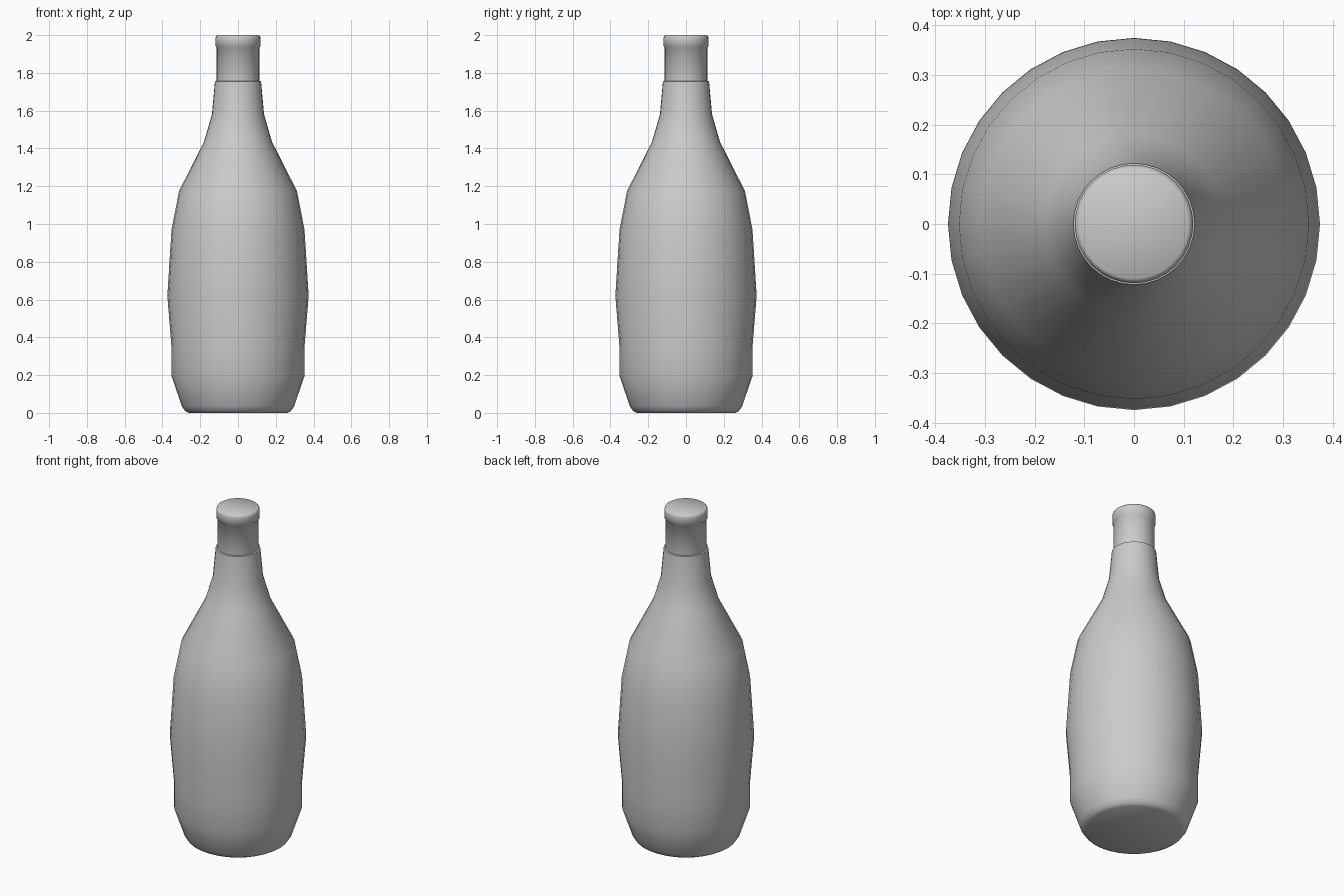
import bpy
import bmesh
import math

cube = bpy.data.objects.get("Cube")
if cube:
    bpy.data.objects.remove(cube)

SIDES = 32

grey = bpy.data.materials.new("plain_grey")
grey.use_nodes = True
colour = (0.6, 0.6, 0.6, 1)
grey.diffuse_color = colour
grey.node_tree.nodes["Principled BSDF"].inputs["Base Color"].default_value = colour


def lathe(name, profile, angle):
    """Revolve (radius, height) points around z and cap both ends."""
    bm = bmesh.new()
    rings = []
    for r, z in profile:
        turns = [2 * math.pi * i / SIDES for i in range(SIDES)]
        rings.append([bm.verts.new((r * math.cos(a), r * math.sin(a), z)) for a in turns])
    for low, high in zip(rings, rings[1:]):
        for i in range(SIDES):
            j = (i + 1) % SIDES
            bm.faces.new((low[i], low[j], high[j], high[i]))
    bm.faces.new(rings[0][::-1])
    bm.faces.new(rings[-1])
    mesh = bpy.data.meshes.new(name)
    bm.to_mesh(mesh)
    bm.free()
    mesh.materials.append(grey)
    obj = bpy.data.objects.new(name, mesh)
    bpy.context.collection.objects.link(obj)
    bpy.ops.object.select_all(action="DESELECT")
    obj.select_set(True)
    bpy.context.view_layer.objects.active = obj
    bpy.ops.object.shade_smooth_by_angle(angle=math.radians(angle))
    return obj


# Body from the rounded base up to the shoulder and the neck step
lathe("bottle_body", [
    (0.262, 0), (0.28, 0.01), (0.297, 0.035), (0.352, 0.195), (0.352, 0.35),
    (0.374, 0.62), (0.352, 0.97), (0.312, 1.175), (0.18, 1.435),
    (0.138, 1.58), (0.122, 1.755), (0.113, 1.757),
], 65)

# Straight neck and the rounded lip with its flat top
lathe("bottle_neck_and_lip", [
    (0.113, 1.74), (0.113, 1.935), (0.119, 1.94), (0.119, 1.985),
    (0.116, 1.995), (0.11, 2.0),
], 65)
